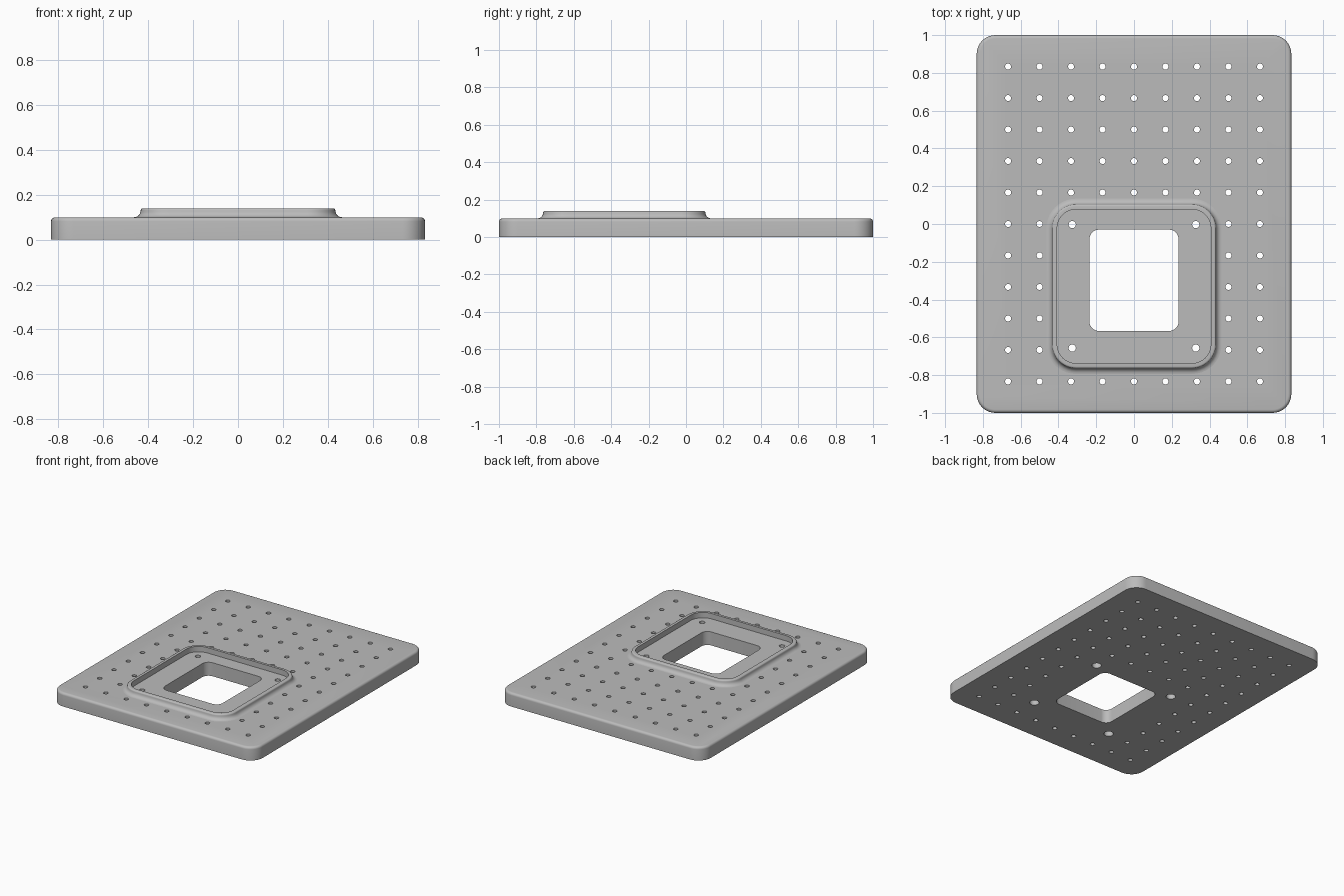
import bpy, bmesh
from math import radians, sin, cos, pi

if "Cube" in bpy.data.objects:
    bpy.data.objects.remove(bpy.data.objects["Cube"])

grey = bpy.data.materials.new("satin grey")
grey.use_nodes = True
grey.diffuse_color = (0.5, 0.5, 0.5, 1)
grey.node_tree.nodes["Principled BSDF"].inputs["Base Color"].default_value = (0.5, 0.5, 0.5, 1)


def ring(bm, cx, cy, hx, hy, r, z, steps):
    """Rounded rectangle of vertices; a circle when r equals both half sizes."""
    verts = []
    for k, (sx, sy) in enumerate([(1, 1), (-1, 1), (-1, -1), (1, -1)]):
        for i in range(steps + 1):
            a = (k + i / steps) * pi / 2
            verts.append(bm.verts.new((cx + sx * (hx - r) + r * cos(a),
                                       cy + sy * (hy - r) + r * sin(a), z)))
    return verts


def loft(bm, cx, cy, sections, steps=8, closed=False):
    """Skin (half x, half y, radius, z) sections, capped or closed on itself."""
    rings = [ring(bm, cx, cy, *s, steps) for s in sections]
    pairs = list(zip(rings, rings[1:]))
    if closed:
        pairs.append((rings[-1], rings[0]))
    else:
        bm.faces.new(rings[0][::-1])
        bm.faces.new(rings[-1])
    n = len(rings[0])
    for a, b in pairs:
        for i in range(n):
            j = (i + 1) % n
            bm.faces.new((a[i], a[j], b[j], b[i]))


def finish(bm, name):
    bmesh.ops.remove_doubles(bm, verts=bm.verts, dist=1e-5)
    bmesh.ops.recalc_face_normals(bm, faces=bm.faces)
    mesh = bpy.data.meshes.new(name)
    bm.to_mesh(mesh)
    bm.free()
    mesh.materials.append(grey)
    obj = bpy.data.objects.new(name, mesh)
    bpy.context.collection.objects.link(obj)
    return obj


def smooth(obj):
    bpy.ops.object.select_all(action='DESELECT')
    obj.select_set(True)
    bpy.context.view_layer.objects.active = obj
    bpy.ops.object.shade_smooth_by_angle(angle=radians(32))


TOP = 0.1
FRAME_Y = -0.33

# Base plate with rounded corners and a filleted top edge
bm = bmesh.new()
HX, HY, CORNER, FILLET = 0.833, 1.0, 0.1, 0.018
sections = [(HX, HY, CORNER, 0)]
for i in range(6):
    a = i / 5 * pi / 2
    d = FILLET * (1 - cos(a))
    sections.append((HX - d, HY - d, CORNER - d, TOP - FILLET * (1 - sin(a))))
loft(bm, 0, 0, sections, 10)
plate = finish(bm, "base_plate")

# Cutter: central window, grid of pegboard holes, counterbored mounting holes
bm = bmesh.new()
loft(bm, 0, -0.298, [(0.236, 0.268, 0.05, z) for z in (-0.1, 0.2)])
PITCH = 1 / 6
for col in range(-4, 5):
    for row in range(-5, 6):
        if abs(col) < 3 and -5 < row < 1:
            continue
        loft(bm, col * PITCH, row * PITCH, [(0.016,) * 3 + (z,) for z in (-0.1, 0.2)], 5)
for x in (-0.327, 0.327):
    for y in (FRAME_Y - 0.327, FRAME_Y + 0.327):
        loft(bm, x, y, [(r, r, r, z) for r, z in
                        ((0.032, -0.1), (0.032, 0.05), (0.019, 0.05), (0.019, 0.2))], 6)
cutter = finish(bm, "hole_cutter")

mod = plate.modifiers.new("holes", 'BOOLEAN')
mod.operation = 'DIFFERENCE'
mod.solver = 'EXACT'
mod.object = cutter
bpy.context.view_layer.objects.active = plate
bpy.ops.object.modifier_apply(modifier=mod.name)
bpy.data.objects.remove(cutter)
smooth(plate)

# Raised frame: concave foot, rounded shoulder, flat lip, straight inner wall
profile = [(0.407, TOP - 0.01), (0.464, TOP - 0.01)]
for i in range(7):
    a = i / 6 * pi / 2
    profile.append((0.464 - 0.03 * sin(a), TOP + 0.03 * (1 - cos(a))))
for i in range(1, 5):
    a = i / 4 * pi / 2
    profile.append((0.434 - 0.01 * (1 - cos(a)), TOP + 0.03 + 0.01 * sin(a)))
profile.append((0.407, TOP + 0.04))
bm = bmesh.new()
loft(bm, 0, FRAME_Y, [(h, h, h - 0.307, z) for h, z in profile], 10, closed=True)
smooth(finish(bm, "raised_frame"))
